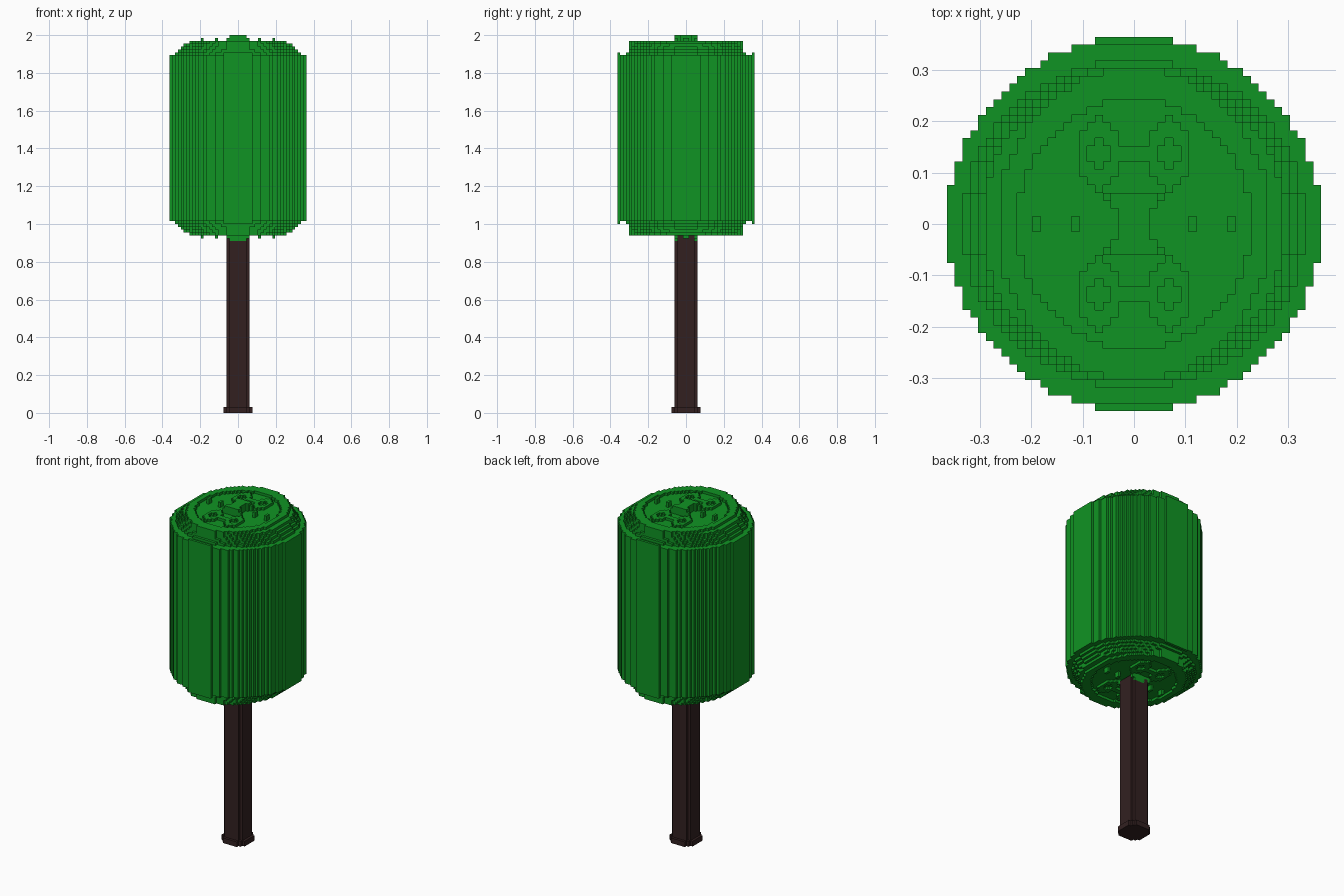
import bpy
import bmesh

cube = bpy.data.objects.get("Cube")
if cube:
    bpy.data.objects.remove(cube, do_unlink=True)

V = 2 / 132          # block size
CROWN_MID = 96       # crown mid height, in blocks


def material(name, rgb):
    m = bpy.data.materials.new(name)
    m.use_nodes = True
    m.diffuse_color = (*rgb, 1)
    m.node_tree.nodes["Principled BSDF"].inputs["Base Color"].default_value = (*rgb, 1)
    return m


def in_ellipse(x, y, rx, ry):
    return (x / rx) ** 2 + (y / ry) ** 2 <= 1


def block_solid(name, height, reach, mid, mirrored, mat):
    """Blocky solid from a height rule; mirrored repeats the relief below mid."""
    cells = range(-reach - 1, reach + 1)
    H = {(i, j): height(i + 0.5, j + 0.5) for i in cells for j in cells}
    bm = bmesh.new()

    def quad(*pts):
        bm.faces.new([bm.verts.new((x * V, y * V, z * V)) for x, y, z in pts])

    def low(h):
        return mid - h if mirrored else mid

    for (i, j), h in H.items():
        if not h:
            continue
        ring = [(i, j), (i + 1, j), (i + 1, j + 1), (i, j + 1)]
        quad(*[(x, y, mid + h) for x, y in ring])
        quad(*[(x, y, low(h)) for x, y in reversed(ring)])
        # Walls wherever the neighbouring column is lower
        for k, (di, dj) in enumerate([(0, -1), (1, 0), (0, 1), (-1, 0)]):
            n = H.get((i + di, j + dj), 0)
            if n >= h:
                continue
            a, b = ring[k], ring[(k + 1) % 4]
            spans = [(mid + n, mid + h)] if n else [(low(h), mid + h)]
            if n and mirrored:
                spans.append((low(h), low(n)))
            for z0, z1 in spans:
                quad((*a, z0), (*b, z0), (*b, z1), (*a, z1))
    bmesh.ops.remove_doubles(bm, verts=bm.verts, dist=V * 0.01)
    bmesh.ops.dissolve_limit(bm, angle_limit=0.01, verts=bm.verts, edges=bm.edges)
    me = bpy.data.meshes.new(name)
    bm.to_mesh(me)
    bm.free()
    me.materials.append(mat)
    ob = bpy.data.objects.new(name, me)
    bpy.context.collection.objects.link(ob)
    return ob


# Rounded crown edge: (x radius, y radius, half height)
STEPS = [(24, 24, 29), (22, 21, 30), (21, 20.5, 31), (20, 20, 32),
         (19.5, 20, 33), (17.5, 20, 34)]
# Central boss: half width of each row outward from the centre
BOSS = [2, 2, 3, 4]


def crown_height(x, y):
    ax, ay = abs(x), abs(y)
    h = 0
    for rx, ry, step in STEPS:
        if in_ellipse(x, y, rx, ry):
            h = step
    # Thin lips on the front and back
    if h and ay > 23:
        h = 30
    # Shallow dish
    if in_ellipse(x, y, 15, 16):
        h = 33
        # Raised chevrons
        if 2 < ax < 7:
            bend = abs(ax - 4.5)
            if abs(ay - (12.5 - bend)) < 1.2 or abs(ay - (5.5 + bend)) < 1.2:
                h = 34
        if ax < 2 and 8 < ay < 10:
            h = 34
    # Small studs
    if ay < 1 and int(ax) in (7, 12):
        h = 35
    # Central boss
    if ay < 4 and ax < BOSS[int(ay)]:
        h = 36 if ax < 3 else 35
    return h


def trunk_height(x, y):
    if in_ellipse(x, y, 4.5, 4.5) and max(abs(x), abs(y)) < 4:
        return 62
    return 2 if in_ellipse(x, y, 5.3, 5.3) and max(abs(x), abs(y)) < 5 else 0


green = material("leaf green", (0.005, 0.296, 0.017))
brown = material("dark bark brown", (0.032, 0.0145, 0.0145))

block_solid("tree_crown", crown_height, 24, CROWN_MID, True, green)
block_solid("tree_trunk", trunk_height, 6, 0, False, brown)
